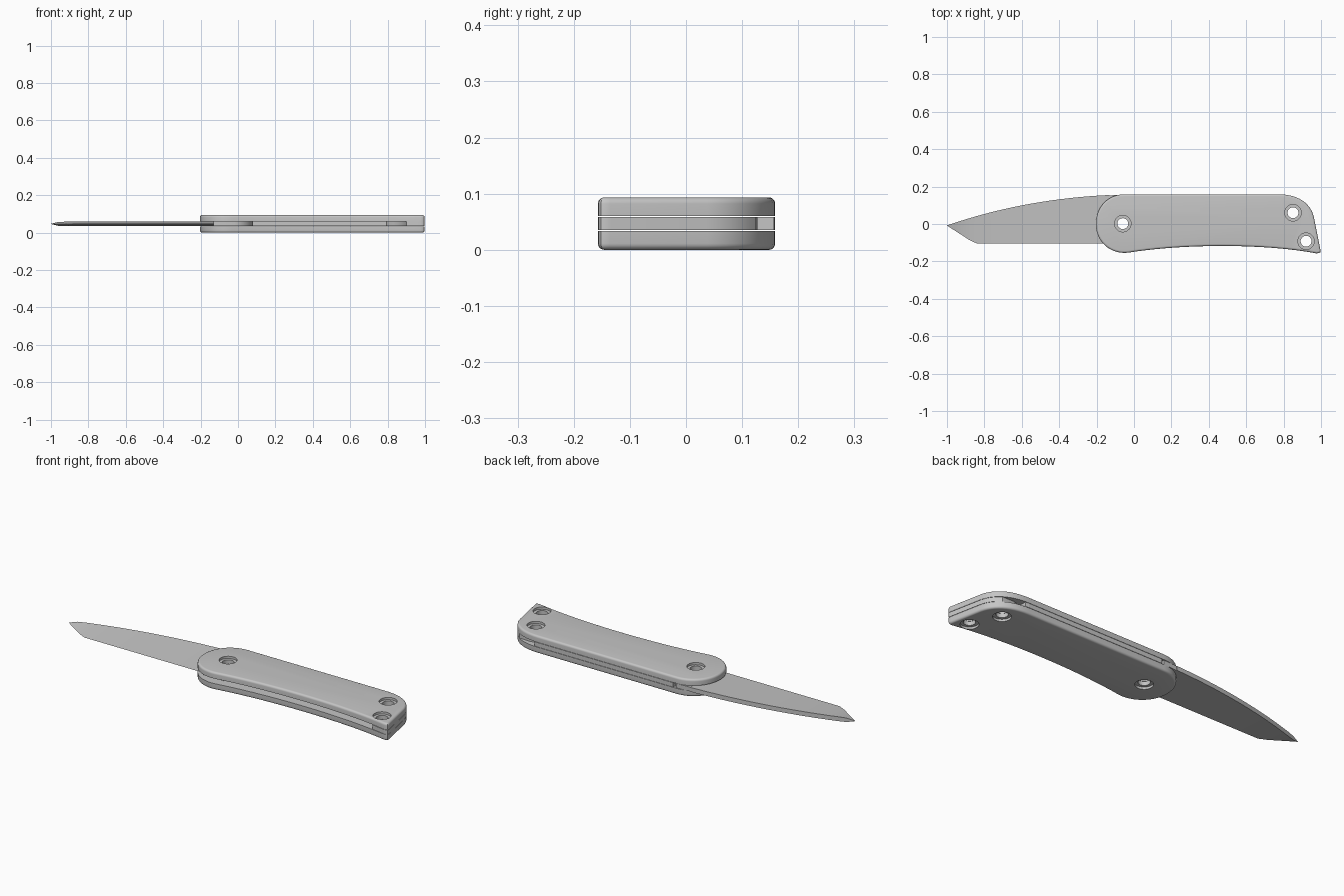
import bpy, bmesh, math
from mathutils import Vector
from mathutils.geometry import interpolate_bezier

cube = bpy.data.objects.get("Cube")
if cube:
    bpy.data.objects.remove(cube, do_unlink=True)

MID = 0.0467          # middle height of the closed stack
CORE = 0.0117         # half thickness of blade and spacers
GAP = 0.0133          # inner face of each handle scale
HOLES = [(-0.06, 0.002), (0.85, 0.06), (0.92, -0.092)]

steel = bpy.data.materials.new("plain_grey")
steel.use_nodes = True
grey = (0.56, 0.56, 0.56, 1)
steel.diffuse_color = grey
steel.node_tree.nodes["Principled BSDF"].inputs["Base Color"].default_value = grey


def finish(bm, name):
    bmesh.ops.recalc_face_normals(bm, faces=bm.faces)
    mesh = bpy.data.meshes.new(name)
    bm.to_mesh(mesh)
    bm.free()
    ob = bpy.data.objects.new(name, mesh)
    bpy.context.collection.objects.link(ob)
    mesh.materials.append(steel)
    return ob


def select(ob):
    bpy.ops.object.select_all(action="DESELECT")
    ob.select_set(True)
    bpy.context.view_layer.objects.active = ob


def smooth(ob):
    select(ob)
    bpy.ops.object.shade_smooth_by_angle(angle=math.radians(30))


def bezier(a, b, c, d, n=14):
    pts = interpolate_bezier(*[Vector((*p, 0)) for p in (a, b, c, d)], n)
    return [(p.x, p.y) for p in pts][:-1]


def prism(name, outline, z0, z1, fillet=0):
    """Extrude an outline from z0 to z1, rounding the rim at z1."""
    bm = bmesh.new()
    base = bm.faces.new([bm.verts.new((x, y, z0)) for x, y in outline])
    out = bmesh.ops.extrude_face_region(bm, geom=[base], use_keep_orig=True)
    for v in out["geom"]:
        if isinstance(v, bmesh.types.BMVert):
            v.co.z = z1
    if fillet:
        bmesh.ops.recalc_face_normals(bm, faces=bm.faces)
        rim = [e for e in bm.edges if all(abs(v.co.z - z1) < 1e-6 for v in e.verts)]
        bmesh.ops.bevel(bm, geom=rim, offset=fillet, segments=5,
                        profile=0.5, affect="EDGES", clamp_overlap=True)
    return finish(bm, name)


def drill(ob, centres, radius, z0, z1):
    """Cut round holes between two heights."""
    for cx, cy in centres:
        ring = [(cx + radius * math.cos(t * math.tau / 32),
                 cy + radius * math.sin(t * math.tau / 32)) for t in range(32)]
        cutter = prism("hole_cutter", ring, z0, z1)
        cutter.hide_render = True
        mod = ob.modifiers.new("hole", "BOOLEAN")
        mod.operation, mod.solver, mod.object = "DIFFERENCE", "EXACT", cutter
        select(ob)
        bpy.ops.object.modifier_apply(modifier=mod.name)
        bpy.data.objects.remove(cutter, do_unlink=True)


# Handle outline: round pivot end, straight back, curved butt, hollow belly
butt = bezier((0.77, 0.159), (0.89, 0.159), (0.955, 0.10), (0.965, 0.02))
corner = bezier((0.996, -0.135), (1.0, -0.15), (0.998, -0.157), (0.975, -0.157), 5)
belly = bezier((0.975, -0.157), (0.70, -0.105), (0.27, -0.105), (-0.03, -0.153), 20)
nose = (bezier((-0.03, -0.153), (-0.12, -0.165), (-0.204, -0.10), (-0.204, 0.0))
        + bezier((-0.204, 0.0), (-0.204, 0.09), (-0.14, 0.159), (-0.05, 0.159)))
handle = butt + corner + belly + nose + [(-0.05, 0.159)]

# Two mirrored scales with counterbored screw holes
for side, name in ((1, "top_scale"), (-1, "bottom_scale")):
    outer = MID + side * MID
    scale = prism(name, handle, MID + side * GAP, outer, 0.018)
    drill(scale, HOLES, 0.044, outer - side * 0.012, outer + side * 0.05)
    drill(scale, HOLES, 0.029, -0.1, 0.2)
    smooth(scale)

# Spacer at the butt, with a hollow inner edge
inner = (bezier((0.90, -0.144), (0.89, -0.06), (0.86, 0.0), (0.81, 0.03), 8)
         + bezier((0.81, 0.03), (0.78, 0.06), (0.78, 0.127), (0.84, 0.127), 8))
end = [p for p in butt if p[0] > 0.88 and p[1] < 0.127] + corner + [(0.975, -0.157)]
spacer = prism("butt_spacer", inner + [(0.84, 0.127)] + end, MID - CORE, MID + CORE)
drill(spacer, HOLES[1:], 0.029, -0.1, 0.2)
smooth(spacer)

# Straight bar along the back
bar = [(-0.035, 0.159), (0.77, 0.159), (0.79, 0.157), (0.79, 0.122), (-0.035, 0.122)]
prism("back_bar", bar, MID - CORE, MID + CORE)

# Tang around the pivot
tang_shape = ([(-0.13, -0.105), (-0.13, 0.153), (-0.05, 0.157), (-0.05, 0.115)]
              + bezier((0.0, 0.11), (0.12, 0.09), (0.10, -0.09), (-0.02, -0.105))
              + [(-0.02, -0.105)])
tang = prism("blade_tang", tang_shape, MID - CORE, MID + CORE)
drill(tang, HOLES[:1], 0.029, -0.1, 0.2)
smooth(tang)

# Blade: wedge sections from the slanted point back to the tang
spine = bezier((-1, -0.008), (-0.72, 0.09), (-0.42, 0.142), (-0.13, 0.155), 22)
spine.append((-0.13, 0.155))
bm = bmesh.new()
sections = []
for x, y in spine:
    edge = max(-0.105, -0.008 - (x + 1) * 0.097 / 0.15)
    half = CORE * min(1, (x + 1) / 0.045)
    if x <= -1:
        half = 0.0004
        edge = y - 0.0005
    sections.append([bm.verts.new((x, y, MID + half)), bm.verts.new((x, y, MID - half)),
                     bm.verts.new((x, edge, MID))])
for a, b in zip(sections, sections[1:]):
    for i in range(3):
        j = (i + 1) % 3
        bm.faces.new((a[i], a[j], b[j], b[i]))
bm.faces.new(sections[0])
bm.faces.new(sections[-1])
smooth(finish(bm, "blade"))
